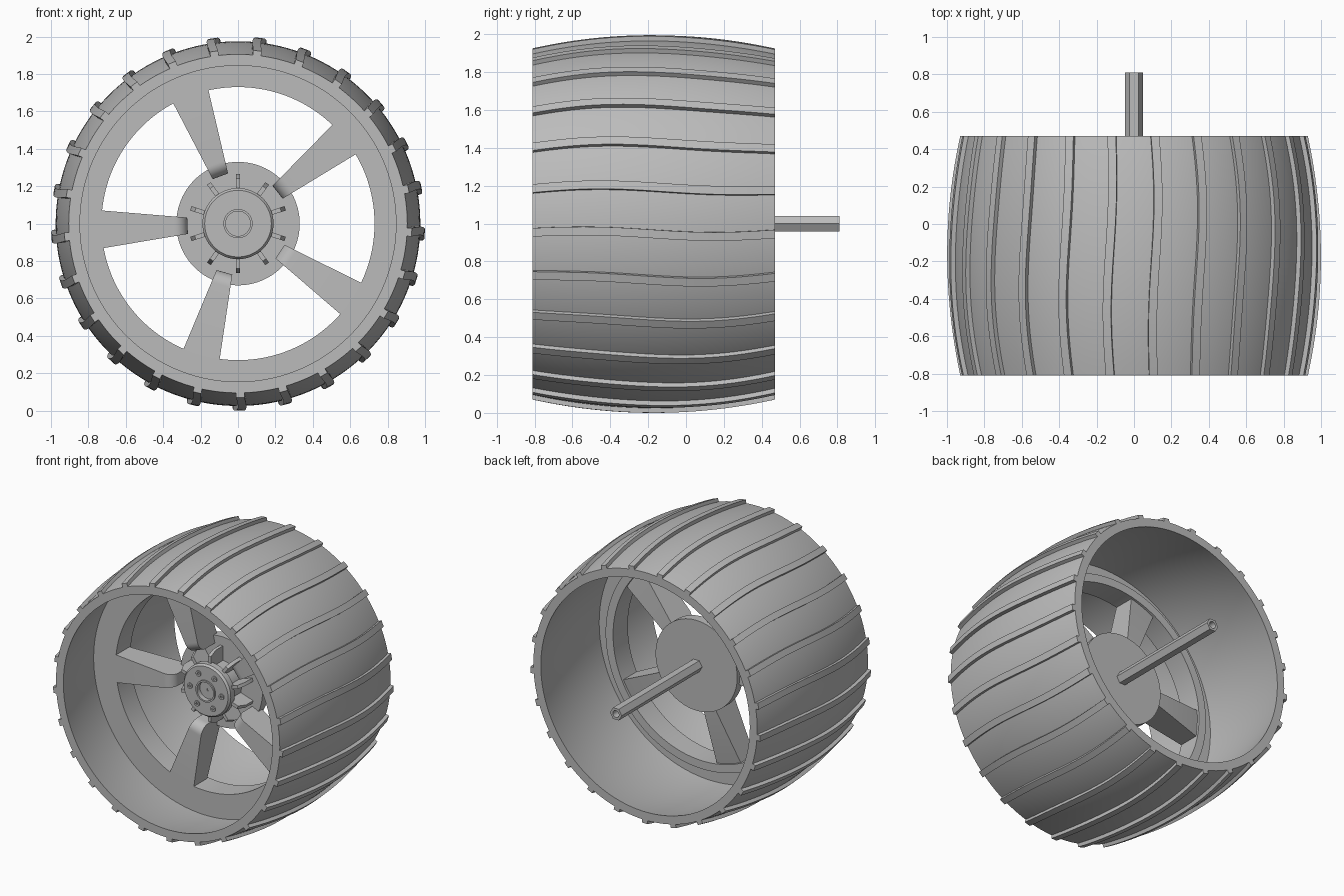
import bpy, bmesh, math
from mathutils import Vector

cube = bpy.data.objects.get("Cube")
if cube:
    bpy.data.objects.remove(cube, do_unlink=True)

grey = bpy.data.materials.new("plain grey")
grey.use_nodes = True
colour = (0.5, 0.5, 0.5, 1)
grey.diffuse_color = colour
grey.node_tree.nodes["Principled BSDF"].inputs["Base Color"].default_value = colour

FRONT, BACK = -0.81, 0.47
MID = (FRONT + BACK) / 2
HALF = (BACK - FRONT) / 2
made = []


def polar(r, angle, y):
    """Point at a radius and angle about the wheel axis."""
    return Vector((r * math.cos(angle), y, 1 + r * math.sin(angle)))


def barrel_radius(y):
    return 0.975 - 0.07 * ((y - MID) / HALF) ** 2


def finish(name, bm):
    bmesh.ops.recalc_face_normals(bm, faces=bm.faces)
    mesh = bpy.data.meshes.new(name)
    bm.to_mesh(mesh)
    bm.free()
    mesh.materials.append(grey)
    obj = bpy.data.objects.new(name, mesh)
    bpy.context.collection.objects.link(obj)
    made.append(obj)
    return obj


def bridge(bm, rings, closed):
    """Join equal vertex rings with quads; cap the ends if not closed."""
    n = len(rings[0])
    count = len(rings) if closed else len(rings) - 1
    for i in range(count):
        a, b = rings[i], rings[(i + 1) % len(rings)]
        for j in range(n):
            k = (j + 1) % n
            bm.faces.new((a[j], a[k], b[k], b[j]))
    if not closed:
        bm.faces.new(rings[0])
        bm.faces.new(rings[-1])


def lathe(name, profile, sides=96, closed=True, offset=(0, 0)):
    """Revolve (radius, y) points about the wheel axis."""
    bm = bmesh.new()
    shift = Vector((offset[0], 0, offset[1]))
    rings = [[bm.verts.new(polar(r, math.tau * s / sides, y) + shift)
              for s in range(sides)] for r, y in profile]
    bridge(bm, rings, closed)
    return finish(name, bm)


def add_bar(bm, sections):
    bridge(bm, [[bm.verts.new(p) for p in sec] for sec in sections], False)


# Bulged tyre shell, open at both ends
steps = 24
ys = [FRONT + (BACK - FRONT) * i / steps for i in range(steps + 1)]
outer = [(barrel_radius(y), y) for y in ys]
inner = [(r - 0.06, y) for r, y in reversed(outer)]
lathe("tyre_shell", outer + inner, 150)

# Wavy tread bars running across the tyre
bm = bmesh.new()
for k in range(25):
    base = math.radians(-90 + k * 14.4)
    sections = []
    for y in ys:
        t = (y - FRONT) / (BACK - FRONT)
        wave = 0.003 + 0.009 * (1 - t) + 0.012 * math.sin(math.tau * t)
        r = barrel_radius(y)
        lo, hi = base + (wave - 0.022) / r, base + (wave + 0.022) / r
        sections.append([polar(r - 0.01, lo, y), polar(r + 0.025, lo, y),
                         polar(r + 0.025, hi, y), polar(r - 0.01, hi, y)])
    add_bar(bm, sections)
finish("tread_bars", bm)

# Rim ring with a deeper inner lip
lathe("rim_ring", [(0.73, -0.37), (0.93, -0.37), (0.93, -0.30),
                   (0.79, -0.30), (0.79, -0.20), (0.73, -0.20)], 128)

# Five tapered spokes, rounded over at the hub end
bm = bmesh.new()
for k in range(5):
    a = math.radians(38.4 + 72 * k)
    radial = Vector((math.cos(a), 0, math.sin(a)))
    side = Vector((-math.sin(a), 0, math.cos(a)))
    stations = [(0.745, -0.37), (0.34, -0.37)]
    for i in range(1, 9):
        turn = math.radians(90 * i / 8)
        stations.append((0.34 - 0.07 * math.sin(turn), -0.30 - 0.07 * math.cos(turn)))
    sections = []
    for u, y in stations:
        half = 0.045 + 0.055 * (u - 0.28) / 0.44
        rear = -0.22 if u > 0.4 else -0.15
        centre = radial * u + Vector((0, 0, 1))
        sections.append([centre + side * s * half + Vector((0, d, 0))
                         for s, d in ((-1, y), (1, y), (1, rear), (-1, rear))])
    add_bar(bm, sections)
finish("spokes", bm)

# Hub plate, neck and capped front with a central recess
lathe("hub_plate", [(0.33, -0.12), (0.33, -0.19)], closed=False)
lathe("hub_neck", [(0.16, -0.18), (0.16, -0.34)], closed=False)
lathe("hub_cap", [(0.19, -0.31), (0.19, -0.355), (0.178, -0.37), (0.078, -0.37),
                  (0.078, -0.38), (0.066, -0.38), (0.066, -0.345), (0.01, -0.345),
                  (0.01, -0.31)])

# Ten gusset ribs around the hub
bm = bmesh.new()
for k in range(10):
    a = math.radians(90 + 36 * k)
    side = Vector((-math.sin(a), 0, math.cos(a))) * 0.012
    outline = [(0.15, -0.18), (0.265, -0.18), (0.265, -0.27), (0.24, -0.33), (0.15, -0.33)]
    add_bar(bm, [[polar(r, a, y) + side * s for r, y in outline] for s in (-1, 1)])
finish("hub_ribs", bm)

# Six small hub bolts
for k in range(6):
    a = math.radians(60 * k - 3)
    lathe("hub_bolt", [(0.02, -0.36), (0.02, -0.378), (0.008, -0.378), (0.008, -0.36)],
          20, offset=(0.128 * math.cos(a), 0.128 * math.sin(a)))

# Hexagonal hollow axle
bm = bmesh.new()
rings = []
for r, y in ((0.047, -0.13), (0.047, 0.81), (0.025, 0.81), (0.025, 0.70)):
    ring = []
    for s in range(24):
        a = math.tau * s / 24
        local = (a % (math.pi / 3)) - math.pi / 6
        hexagon = r * math.cos(math.pi / 6) / math.cos(local)
        ring.append(bm.verts.new(polar(hexagon if r > 0.03 else r, a, y)))
    rings.append(ring)
bridge(bm, rings, False)
finish("axle", bm)

# Smooth curved surfaces and keep hard edges
bpy.ops.object.select_all(action='DESELECT')
for obj in made:
    obj.select_set(True)
bpy.context.view_layer.objects.active = made[0]
bpy.ops.object.shade_smooth_by_angle(angle=math.radians(30))
